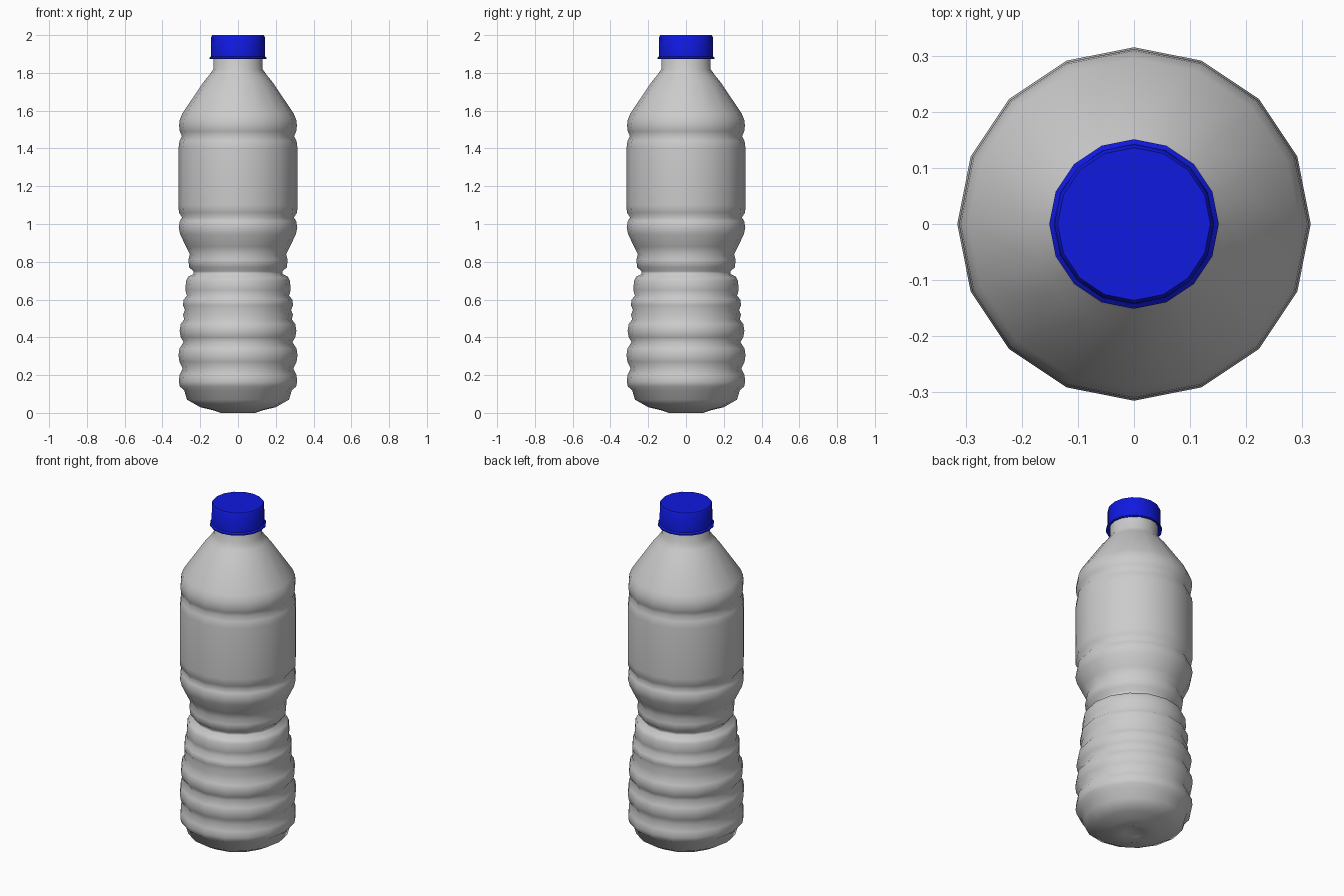
import bpy, bmesh, math

SIDES = 16


def lathe(name, profile, angle):
    """Spin (radius, z) points around z; a zero radius becomes a pole."""
    bm = bmesh.new()
    rings = []
    for r, z in profile:
        if r == 0:
            rings.append([bm.verts.new((0, 0, z))] * SIDES)
        else:
            rings.append([bm.verts.new((r * math.cos(2 * math.pi * i / SIDES),
                                        r * math.sin(2 * math.pi * i / SIDES), z))
                          for i in range(SIDES)])
    for a, b in zip(rings, rings[1:]):
        for i in range(SIDES):
            j = (i + 1) % SIDES
            quad = list(dict.fromkeys((a[i], a[j], b[j], b[i])))
            bm.faces.new(quad)
    mesh = bpy.data.meshes.new(name)
    bm.to_mesh(mesh)
    bm.free()
    ob = bpy.data.objects.new(name, mesh)
    bpy.context.collection.objects.link(ob)
    bpy.ops.object.select_all(action='DESELECT')
    ob.select_set(True)
    bpy.context.view_layer.objects.active = ob
    bpy.ops.object.shade_smooth_by_angle(angle=math.radians(angle))
    return ob


# Bottle: base, ribbed grip, waist, label band, shoulder and neck
lathe("bottle_body", [
    (0, 0.02), (0.05, 0.012), (0.09, 0.0), (0.135, 0.015), (0.20, 0.03),
    (0.27, 0.07), (0.285, 0.12), (0.308, 0.14), (0.313, 0.165), (0.31, 0.20),
    (0.292, 0.235), (0.31, 0.27), (0.315, 0.305), (0.31, 0.34),
    (0.288, 0.375), (0.303, 0.40), (0.309, 0.435), (0.303, 0.47),
    (0.285, 0.495), (0.291, 0.52), (0.281, 0.545), (0.291, 0.57), (0.288, 0.60),
    (0.27, 0.62), (0.279, 0.65), (0.275, 0.70), (0.265, 0.72),
    (0.236, 0.735), (0.236, 0.75), (0.258, 0.77), (0.263, 0.81), (0.255, 0.84),
    (0.275, 0.88), (0.306, 0.945), (0.314, 0.98), (0.308, 1.015),
    (0.296, 1.035), (0.313, 1.06), (0.315, 1.10), (0.315, 1.40),
    (0.31, 1.44), (0.297, 1.465), (0.308, 1.49), (0.312, 1.52), (0.309, 1.55),
    (0.295, 1.585), (0.18, 1.755), (0.155, 1.785), (0.13, 1.82), (0.13, 1.95),
], 70)

# Screw cap with a thin flange at the lower rim
cap = lathe("screw_cap", [
    (0.131, 1.885), (0.142, 1.876), (0.151, 1.873), (0.151, 1.88),
    (0.143, 1.887), (0.142, 1.99), (0.136, 2.0), (0, 2.0),
], 40)
blue = bpy.data.materials.new("cap_blue")
blue.diffuse_color = (0.005, 0.01, 0.75, 1)
cap.data.materials.append(blue)
